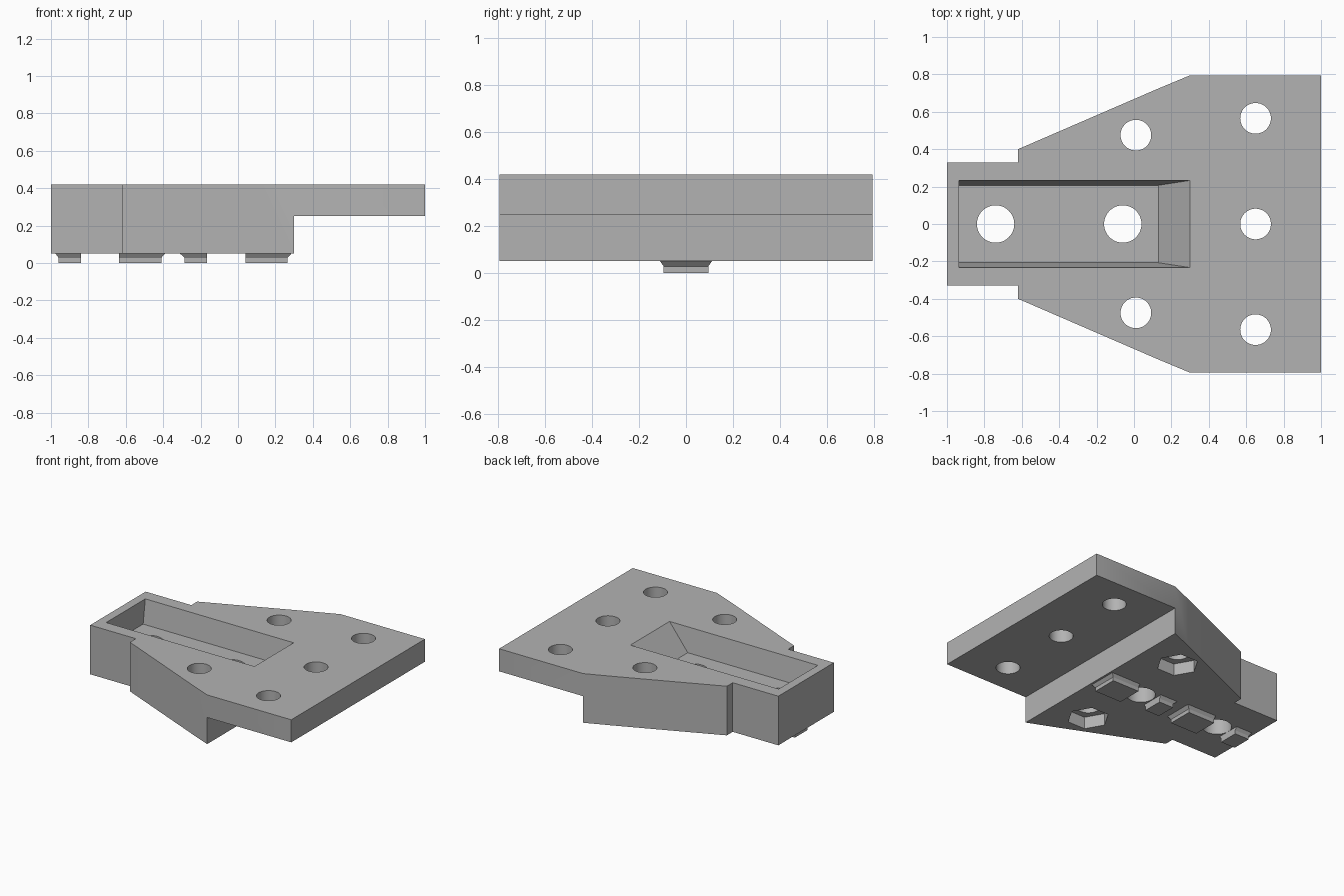
import bpy, bmesh, math

cube = bpy.data.objects.get("Cube")
if cube:
    bpy.data.objects.remove(cube, do_unlink=True)

grey = bpy.data.materials.new("grey plastic")
grey.use_nodes = True
grey.diffuse_color = (0.45, 0.45, 0.45, 1)
grey.node_tree.nodes["Principled BSDF"].inputs["Base Color"].default_value = (0.45, 0.45, 0.45, 1)


def loft(name, rings):
    """Solid through a stack of rings, each a list of (x, y, z), bottom first."""
    bm = bmesh.new()
    loops = [[bm.verts.new(p) for p in ring] for ring in rings]
    n = len(loops[0])
    for low, high in zip(loops, loops[1:]):
        for i in range(n):
            j = (i + 1) % n
            bm.faces.new((low[i], low[j], high[j], high[i]))
    bm.faces.new(loops[0][::-1])
    bm.faces.new(loops[-1])
    bmesh.ops.recalc_face_normals(bm, faces=bm.faces)
    mesh = bpy.data.meshes.new(name)
    bm.to_mesh(mesh)
    bm.free()
    mesh.materials.append(grey)
    obj = bpy.data.objects.new(name, mesh)
    bpy.context.collection.objects.link(obj)
    return obj


def rect(x0, x1, y, z):
    return [(x0, -y, z), (x1, -y, z), (x1, y, z), (x0, y, z)]


def prism(name, x, y, r, sides, z0, z1):
    pts = [(x + r * math.cos(math.tau * i / sides), y + r * math.sin(math.tau * i / sides))
           for i in range(sides)]
    return loft(name, [[(px, py, z) for px, py in pts] for z in (z0, z1)])


def cut(target, cutter):
    cutter.hide_render = True
    mod = target.modifiers.new("cut", "BOOLEAN")
    mod.operation = "DIFFERENCE"
    mod.solver = "EXACT"
    mod.object = cutter
    bpy.context.view_layer.objects.active = target
    bpy.ops.object.modifier_apply(modifier=mod.name)
    bpy.data.objects.remove(cutter, do_unlink=True)


# Wedge-shaped body from a mirrored half outline
half = [(-1, 0.33), (-0.62, 0.33), (-0.62, 0.4), (0.12, 0.72), (0.3, 0.795), (1, 0.795)]
outline = [(x, -y) for x, y in half] + half[::-1]
body = loft("body", [[(x, y, z) for x, y in outline] for z in (0.05, 0.42)])

# Step under the wide end
cut(body, loft("step_cutter", [rect(0.3, 1.2, 1, -0.1), rect(0.3, 1.2, 1, 0.25)]))

# Drafted pocket with a ramp at its inner end
cut(body, loft("pocket_cutter", [
    rect(-0.935, 0.13, 0.207, 0.24),
    rect(-0.935, 0.3, 0.233, 0.42),
    rect(-0.935, 0.3, 0.233, 0.5)]))

# Through holes
holes = [(-0.74, 0, 0.1), (-0.06, 0, 0.1), (0.65, 0, 0.082)]
for side in (-1, 1):
    holes += [(0.01, side * 0.475, 0.082), (0.65, side * 0.565, 0.082)]
for x, y, r in holes:
    cut(body, prism("hole_cutter", x, y, r, 48, -0.1, 0.6))

# Hexagonal nut recesses underneath
for side in (-1, 1):
    cut(body, prism("nut_cutter", 0.01, side * 0.475, 0.145, 6, -0.1, 0.14))

# Locating bosses beside the large holes, flared where they meet the body
for name, hole_x, outer_x, tip_x, width in (
        ("boss_1", -0.84, -0.975, -0.96, 0.09),
        ("boss_2", -0.635, -0.39, -0.41, 0.11),
        ("boss_3", -0.165, -0.31, -0.285, 0.09),
        ("boss_4", 0.04, 0.285, 0.265, 0.11)):
    loft(name, [
        rect(hole_x, tip_x, width - 0.015, 0),
        rect(hole_x, tip_x, width - 0.015, 0.028),
        rect(hole_x, outer_x, width, 0.05),
        rect(hole_x, outer_x, width, 0.055)])

# Smooth hole walls and the soft side corners, keep the rest sharp
bpy.ops.object.select_all(action="DESELECT")
body.select_set(True)
bpy.context.view_layer.objects.active = body
bpy.ops.object.shade_smooth_by_angle(angle=math.radians(30))
